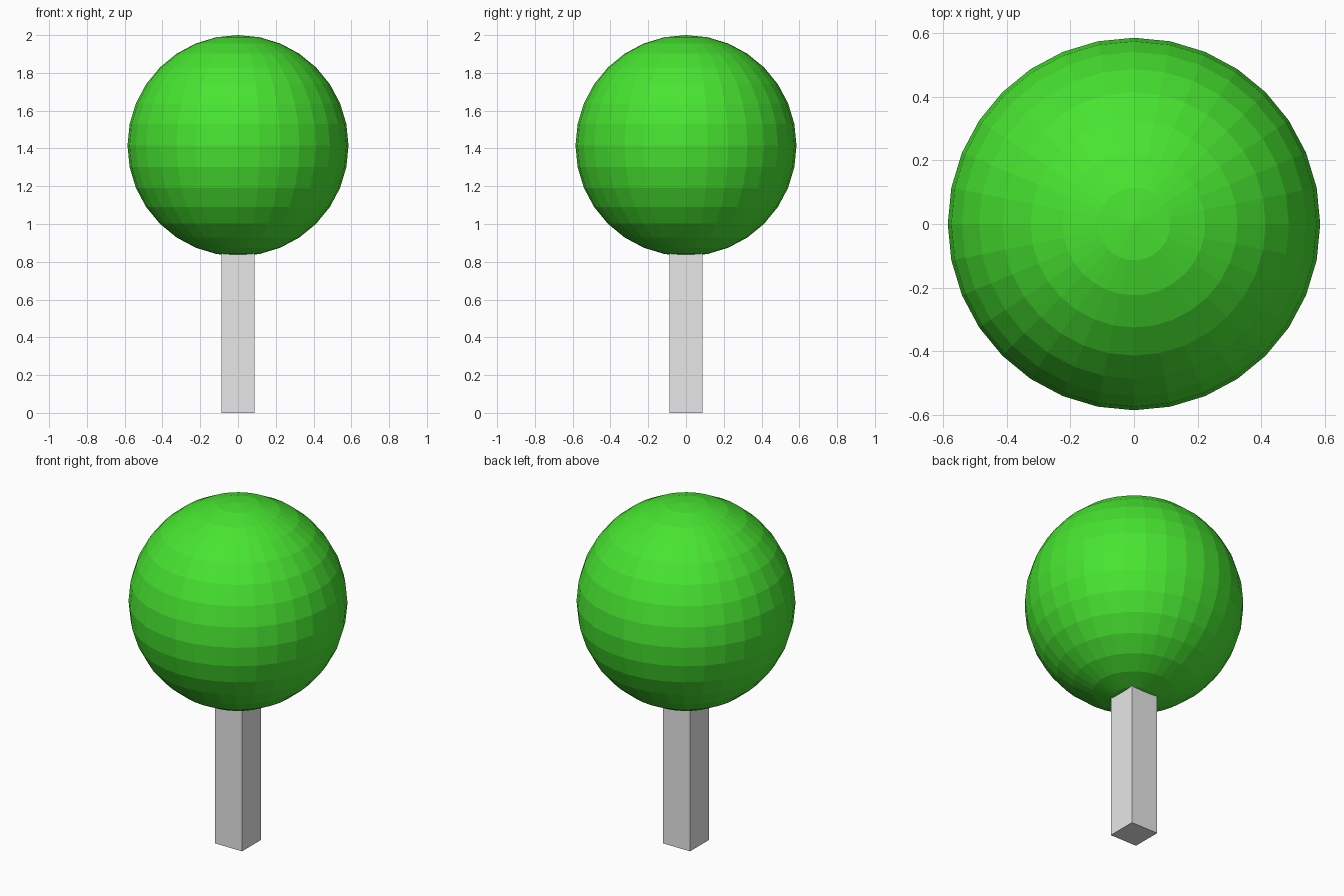
import bpy

if "Cube" in bpy.data.objects:
    bpy.data.objects.remove(bpy.data.objects["Cube"])


def paint(obj, name, colour):
    mat = bpy.data.materials.new(name)
    mat.diffuse_color = (*colour, 1.0)
    mat.use_nodes = True
    mat.node_tree.nodes["Principled BSDF"].inputs["Base Color"].default_value = mat.diffuse_color
    obj.data.materials.append(mat)


# Square trunk, its top tucked just inside the crown
TRUNK_WIDTH, TRUNK_TOP = 0.176, 0.86
bpy.ops.mesh.primitive_cube_add(size=1, location=(0, 0, TRUNK_TOP / 2))
trunk = bpy.context.object
trunk.name = "trunk"
trunk.scale = (TRUNK_WIDTH, TRUNK_WIDTH, TRUNK_TOP)
bpy.ops.object.transform_apply(location=False, rotation=False, scale=True)
paint(trunk, "pale grey", (0.8, 0.8, 0.8))

# Round faceted crown
CROWN_RADIUS = 0.585
bpy.ops.mesh.primitive_uv_sphere_add(segments=32, ring_count=16, radius=CROWN_RADIUS,
                                     location=(0, 0, 2 - CROWN_RADIUS))
crown = bpy.context.object
crown.name = "crown"
paint(crown, "leaf green", (0.064, 0.78, 0.03))
